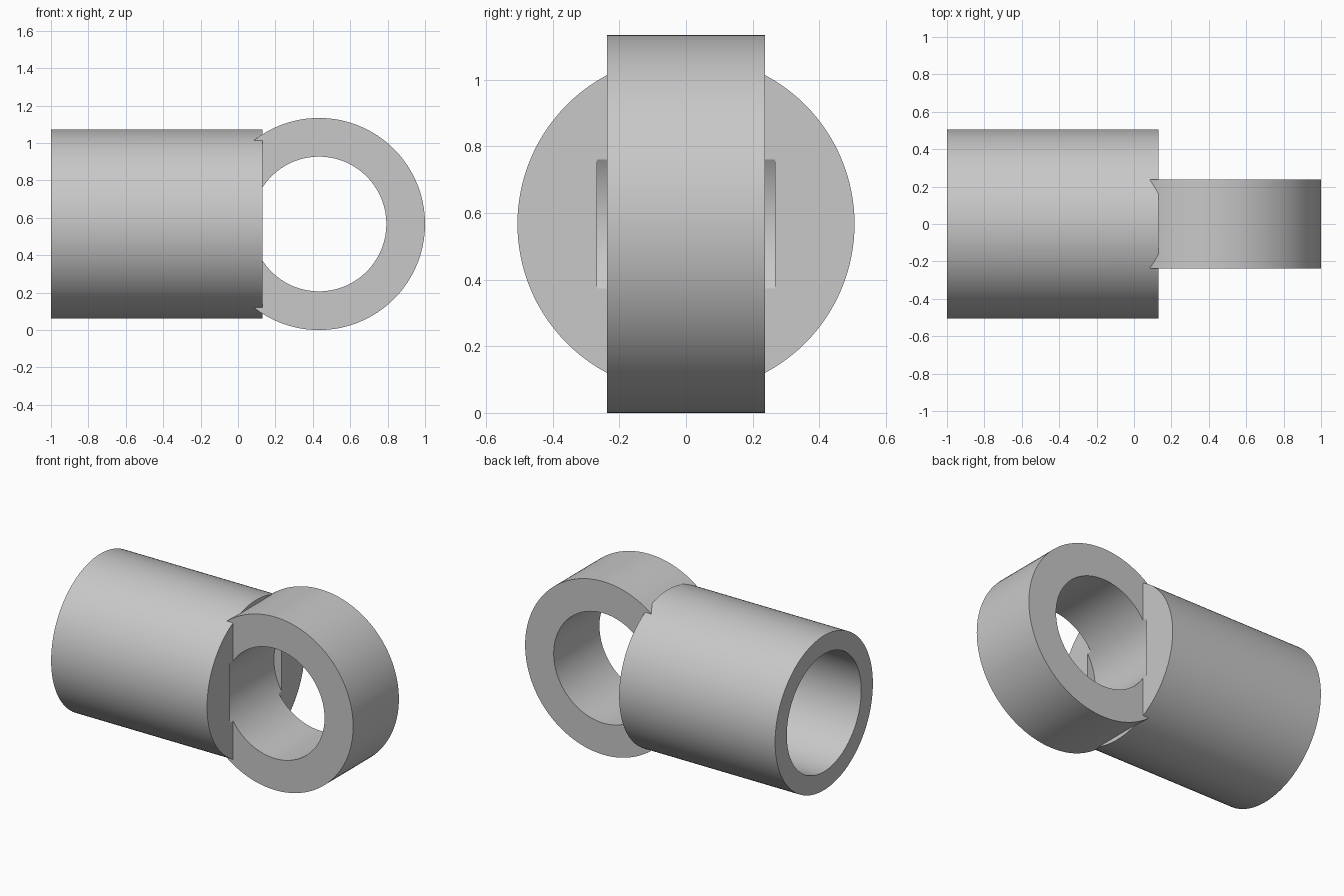
import bpy
import math

if "Cube" in bpy.data.objects:
    bpy.data.objects.remove(bpy.data.objects["Cube"], do_unlink=True)

MID_Z = 0.567      # shared axis height
RING_X = 0.433     # ring centre

grey = bpy.data.materials.new("plain grey")
grey.use_nodes = True
colour = (0.58, 0.58, 0.58, 1.0)
grey.diffuse_color = colour
grey.node_tree.nodes["Principled BSDF"].inputs["Base Color"].default_value = colour


def cylinder(name, radius, axis, start, end, x=0.0):
    """Solid cylinder along x or y between two positions on that axis."""
    middle = (start + end) / 2
    along_x = axis == "x"
    bpy.ops.mesh.primitive_cylinder_add(
        vertices=128, radius=radius, depth=end - start,
        location=(middle, 0, MID_Z) if along_x else (x, middle, MID_Z),
        rotation=(0, math.pi / 2, 0) if along_x else (math.pi / 2, 0, 0))
    obj = bpy.context.object
    obj.name = name
    obj.data.materials.append(grey)
    return obj


def combine(target, tool, operation):
    """Apply a boolean and remove the tool."""
    mod = target.modifiers.new(operation.lower(), "BOOLEAN")
    mod.operation = operation
    mod.solver = "EXACT"
    mod.object = tool
    bpy.context.view_layer.objects.active = target
    bpy.ops.object.modifier_apply(modifier=mod.name)
    bpy.data.objects.remove(tool, do_unlink=True)


# Barrel with a closed end, joined to the upright ring
body = cylinder("ring_ended_socket", 0.506, "x", -1.0, 0.13)
combine(body, cylinder("ring", 0.567, "y", -0.237, 0.237, RING_X), "UNION")

# Ring hole, slightly wider than the ring so it notches the barrel end
combine(body, cylinder("ring_hole", 0.36, "y", -0.267, 0.267, RING_X), "DIFFERENCE")

# Blind bore from the open end
combine(body, cylinder("bore", 0.385, "x", -1.1, -0.14), "DIFFERENCE")

bpy.ops.object.select_all(action="DESELECT")
body.select_set(True)
bpy.context.view_layer.objects.active = body
bpy.ops.object.shade_smooth_by_angle(angle=math.radians(30))
